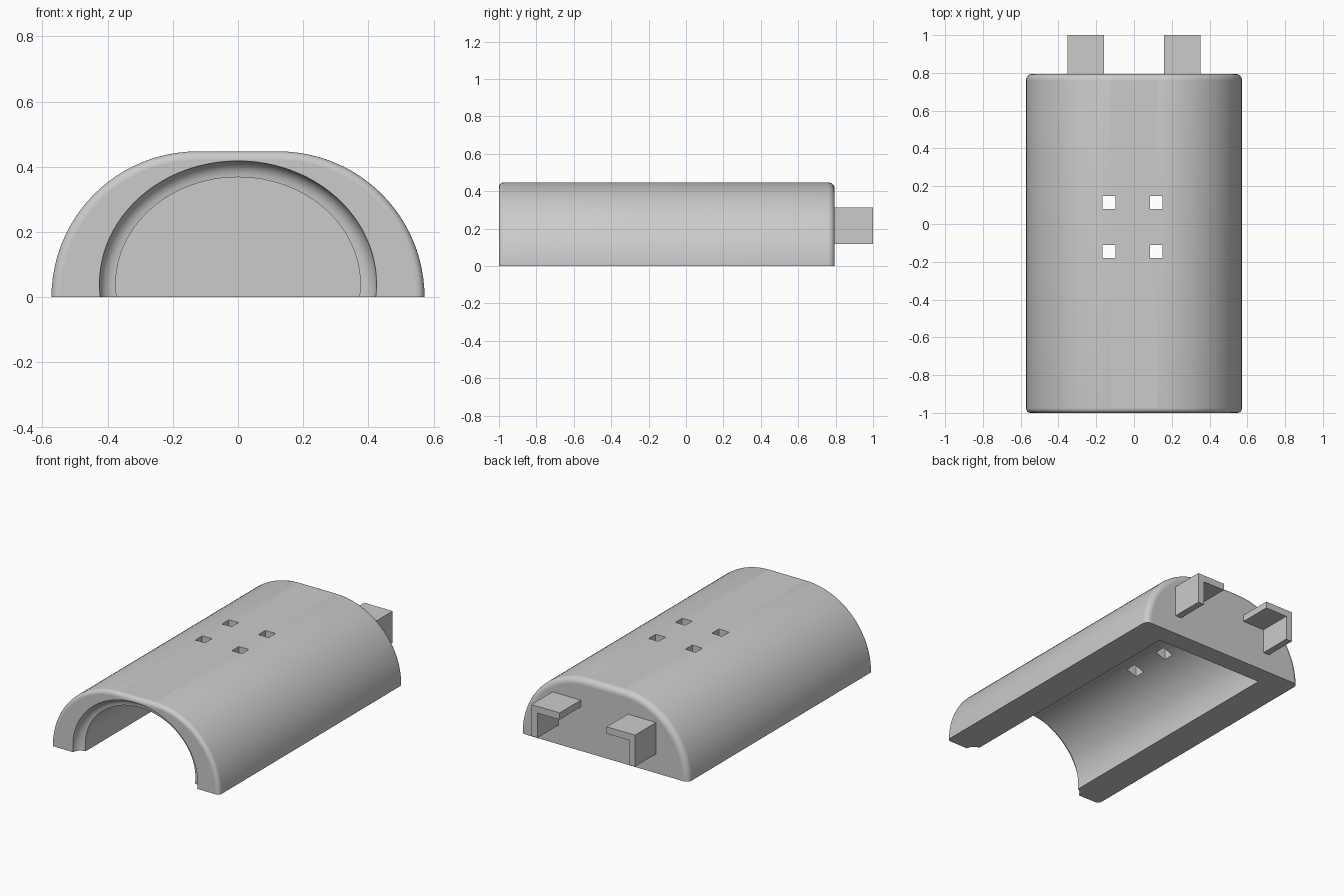
import bpy
import bmesh
from math import sin, cos, pi

cube = bpy.data.objects.get("Cube")
if cube:
    bpy.data.objects.remove(cube, do_unlink=True)

grey = bpy.data.materials.new("plain grey")
grey.use_nodes = True
grey.diffuse_color = (0.6, 0.6, 0.6, 1)
grey.node_tree.nodes["Principled BSDF"].inputs["Base Color"].default_value = (0.6, 0.6, 0.6, 1)

FRONT, BACK = -1.0, 0.795


def loft(name, rings):
    """Skin a row of closed rings and cap both ends."""
    bm = bmesh.new()
    loops = [[bm.verts.new(p) for p in ring] for ring in rings]
    n = len(loops[0])
    for a, b in zip(loops, loops[1:]):
        for i in range(n):
            j = (i + 1) % n
            bm.faces.new((a[i], a[j], b[j], b[i]))
    bm.faces.new(loops[0])
    bm.faces.new(loops[-1])
    bmesh.ops.recalc_face_normals(bm, faces=bm.faces)
    mesh = bpy.data.meshes.new(name)
    bm.to_mesh(mesh)
    bm.free()
    mesh.materials.append(grey)
    obj = bpy.data.objects.new(name, mesh)
    bpy.context.collection.objects.link(obj)
    return obj


def shell_ring(y, inset, steps=24):
    """Flat-topped arch: two quarter circles joined by a flat."""
    r, half_flat = 0.447 - inset, 0.125
    arc = [(half_flat + r * cos(pi / 2 * i / steps), r * sin(pi / 2 * i / steps))
           for i in range(steps + 1)]
    pts = arc + [(-x, z) for x, z in reversed(arc)]
    return [(x, y, z) for x, z in pts]


def cavity_ring(y, outset, steps=96):
    return [(((0.375 + outset) * cos(2 * pi * i / steps)), y,
             0.04 + (0.328 + outset) * sin(2 * pi * i / steps)) for i in range(steps)]


def box(name, x0, x1, y0, y1, z0, z1):
    return loft(name, [[(x0, y, z0), (x1, y, z0), (x1, y, z1), (x0, y, z1)] for y in (y0, y1)])


# Arched shell with rounded end edges
turns = [pi / 2 * i / 6 for i in range(7)]
rf, rb = 0.025, 0.035
rings = [shell_ring(FRONT + rf * (1 - cos(t)), rf * (1 - sin(t))) for t in turns]
rings += [shell_ring(BACK - rb * (1 - sin(t)), rb * (1 - cos(t))) for t in turns]
shell = loft("arched_shell", rings)

# Cavity with a flared front mouth and a closed back
flare = 0.05
rings = [cavity_ring(FRONT - 0.05, flare)]
rings += [cavity_ring(FRONT + flare * sin(t), flare * cos(t)) for t in turns]
rings.append(cavity_ring(0.675, 0))
cutters = [loft("cavity_cutter", rings)]

# Four square holes through the top
for cx in (-0.132, 0.118):
    for cy in (-0.146, 0.113):
        h = 0.034
        cutters.append(box("hole_cutter", cx - h, cx + h, cy - h, cy + h, 0.2, 0.6))

bpy.context.view_layer.objects.active = shell
for cutter in cutters:
    cutter.hide_render = True
    mod = shell.modifiers.new("cut", 'BOOLEAN')
    mod.operation = 'DIFFERENCE'
    mod.solver = 'EXACT'
    mod.object = cutter
    bpy.ops.object.modifier_apply(modifier=mod.name)
for cutter in cutters:
    bpy.data.objects.remove(cutter, do_unlink=True)

# Smooth curves, flat end faces, underside and top
bpy.ops.object.select_all(action='DESELECT')
shell.select_set(True)
bpy.ops.object.shade_smooth_by_angle(angle=pi / 6)
for poly in shell.data.polygons:
    if max(abs(c) for c in poly.normal) > 0.9999:
        poly.use_smooth = False

# Mirrored L-shaped hooks: a top plate and an outer wall
for side, s in (("left", 1), ("right", -1)):
    inner, outer, t = 0.16, 0.353, 0.042
    low, high = 0.118, 0.312
    section = [(inner, high), (outer, high), (outer, low), (outer - t, low),
               (outer - t, high - t), (inner, high - t)]
    loft(side + "_hook", [[(s * x, y, z) for x, z in section] for y in (BACK - 0.01, 1.0)])
